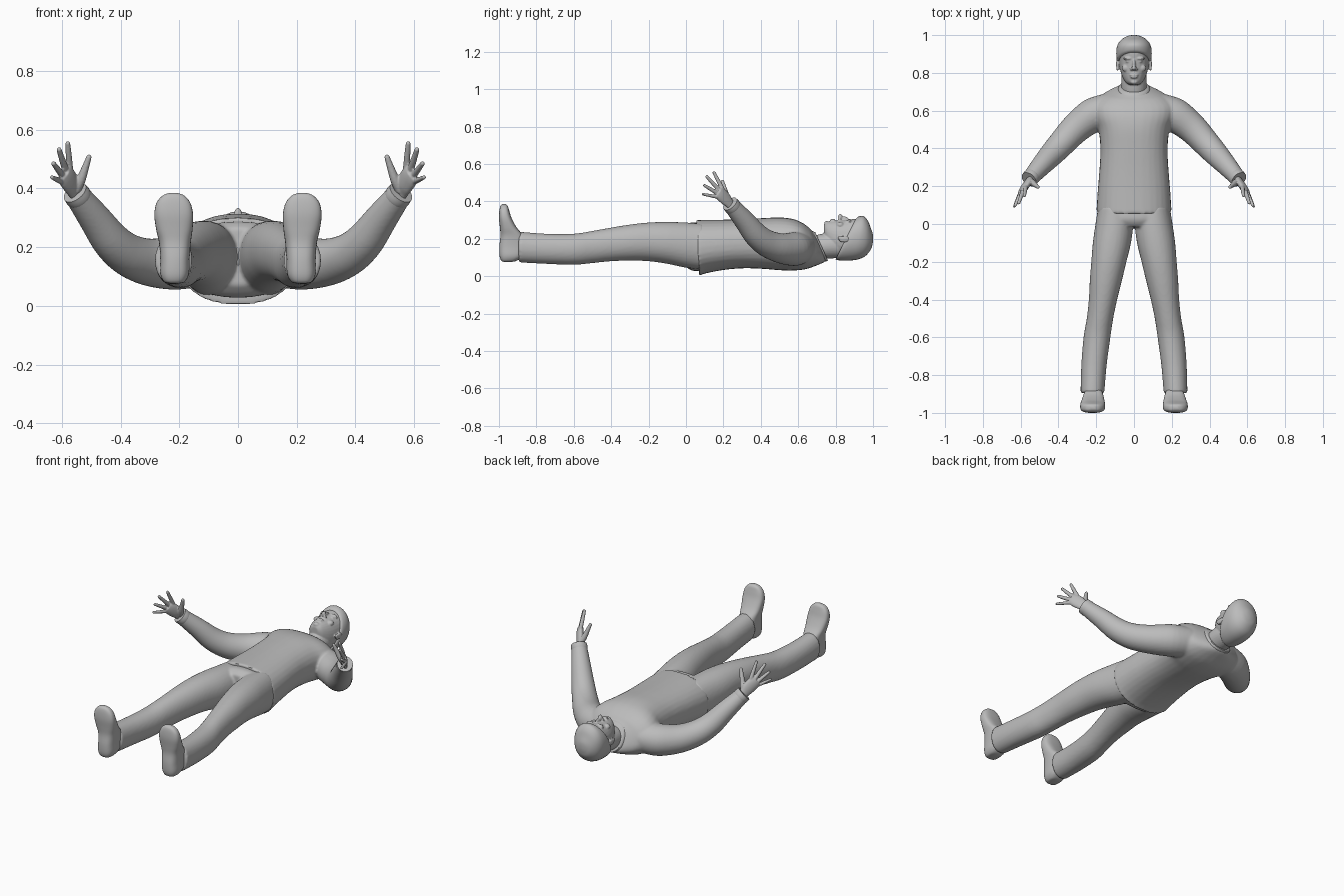
import bpy, bmesh, math
from mathutils import Vector, Matrix

cube = bpy.data.objects.get("Cube")
if cube:
    bpy.data.objects.remove(cube, do_unlink=True)

grey = bpy.data.materials.new("plain_grey")
grey.use_nodes = True
GREY = (0.5, 0.5, 0.5, 1)
grey.diffuse_color = GREY
grey.node_tree.nodes["Principled BSDF"].inputs["Base Color"].default_value = GREY


def spline(a, b, c, d, t):
    """Smooth curve from b to c."""
    return b + 0.5 * t * (c - a + t * (2*a - 5*b + 4*c - d + t * (3*(b - c) + d - a)))


def loft(bm, sections, steps=4, sides=32, power=2.3):
    """Closed skin through rings, each given as (centre, half axis, half axis)."""
    last = len(sections) - 1
    rings = []
    for i in range(last):
        near = [sections[min(max(i + k, 0), last)] for k in (-1, 0, 1, 2)]
        for s in range(steps):
            rings.append([spline(*(n[j] for n in near), s / steps) for j in range(3)])
    rings.append(sections[-1])
    loops = []
    for centre, u, v in rings:
        loop = []
        for k in range(sides):
            c, s = math.cos(math.tau * k / sides), math.sin(math.tau * k / sides)
            c, s = (math.copysign(abs(w) ** (2 / power), w) for w in (c, s))
            loop.append(bm.verts.new(centre + u * c + v * s))
        loops.append(loop)
    for a, b in zip(loops, loops[1:]):
        for k in range(sides):
            m = (k + 1) % sides
            bm.faces.new((a[k], a[m], b[m], b[k]))
    bm.faces.new(loops[0][::-1])
    bm.faces.new(loops[-1])


def slab(y, x, half, low, high, tilt=0):
    """Ring across the body; tilt slides its upper side along y."""
    h = (high - low) / 2
    return Vector((x, y, low + h)), Vector((half, 0, 0)), Vector((0, tilt * h, h))


def tube(bm, points, radii, flat=1, wide=(0, 0, 1), **options):
    """Limb along a path; flat thins it across the wide direction."""
    pts = [Vector(p) for p in points]
    secs = []
    for i, p in enumerate(pts):
        along = (pts[min(i + 1, len(pts) - 1)] - pts[max(i - 1, 0)]).normalized()
        v = Vector(wide)
        v = (v - along * v.dot(along)).normalized()
        secs.append((p, along.cross(v) * radii[i] * flat, v * radii[i]))
    loft(bm, secs, power=2, **options)


def ball(bm, place, size):
    bmesh.ops.create_uvsphere(bm, u_segments=24, v_segments=16, radius=1,
                              matrix=Matrix.Translation(place) @ Matrix.Diagonal((*size, 1)))


def finish(bm, name, voxel=0, smooth=0, angle=50):
    """Make the object, fusing its overlapping pieces when a voxel size is given."""
    bmesh.ops.recalc_face_normals(bm, faces=bm.faces)
    mesh = bpy.data.meshes.new(name)
    bm.to_mesh(mesh)
    bm.free()
    mesh.materials.append(grey)
    ob = bpy.data.objects.new(name, mesh)
    bpy.context.collection.objects.link(ob)
    bpy.ops.object.select_all(action="DESELECT")
    ob.select_set(True)
    bpy.context.view_layer.objects.active = ob
    if voxel:
        fuse = ob.modifiers.new("fuse", "REMESH")
        fuse.mode, fuse.voxel_size = "VOXEL", voxel
        relax = ob.modifiers.new("relax", "SMOOTH")
        relax.factor, relax.iterations = 0.5, smooth
        for m in ("fuse", "relax"):
            bpy.ops.object.modifier_apply(modifier=m)
    bpy.ops.object.shade_smooth_by_angle(angle=math.radians(angle))


def flip(points, side):
    return [(x * side, y, z) for x, y, z in points]


# Sweater: body and both sleeves fused
bm = bmesh.new()
loft(bm, [slab(*s) for s in (
    (.062, 0, .199, .002, .301, -.05), (.10, 0, .197, .015, .301, -.04),
    (.20, 0, .19, .033, .302), (.30, 0, .182, .042, .305), (.40, 0, .178, .04, .31),
    (.50, 0, .188, .032, .314), (.57, 0, .215, .03, .306), (.63, 0, .215, .038, .288, -.1),
    (.68, 0, .17, .06, .262, -.25), (.705, 0, .115, .075, .245, -.4),
    (.718, 0, .075, .085, .235, -.45))])
ARM = [(.13, .61, .15), (.22, .575, .145), (.31, .505, .15), (.38, .43, .177),
       (.435, .37, .225), (.49, .31, .30), (.552, .24, .382)]
for side in (1, -1):
    tube(bm, flip(ARM, side), (.085, .09, .08, .072, .065, .055, .043))
finish(bm, "sweater", .008, 4)

# Collar band around the neck
bm = bmesh.new()
loft(bm, [slab(*s) for s in ((.70, 0, .088, .078, .243, -.43),
                             (.715, 0, .084, .08, .24, -.45),
                             (.725, 0, .076, .085, .235, -.45))], steps=3)
finish(bm, "collar")

# Trousers: hips and both legs fused
bm = bmesh.new()
loft(bm, [slab(*s) for s in ((.13, 0, .18, .04, .28), (.06, 0, .188, .028, .286),
                             (.02, 0, .19, .035, .286), (-.015, 0, .13, .07, .265))])
for side in (1, -1):
    loft(bm, [slab(y, x * side, *rest) for y, x, *rest in (
        (.09, .10, .09, .035, .28), (0, .104, .10, .045, .287), (-.1, .117, .101, .066, .29),
        (-.2, .133, .093, .08, .287), (-.3, .149, .085, .083, .276), (-.4, .164, .075, .08, .26),
        (-.5, .18, .07, .07, .242), (-.6, .196, .071, .061, .227), (-.75, .212, .067, .066, .227),
        (-.895, .22, .063, .074, .238))], power=2.1)
finish(bm, "trousers", .008, 4)

# Neck and head with facial features
bm = bmesh.new()
loft(bm, [slab(*s) for s in ((.66, 0, .06, .10, .21), (.72, 0, .066, .093, .225),
                             (.78, 0, .066, .095, .23), (.84, 0, .06, .10, .22))], power=2)
loft(bm, [slab(*s) for s in (
    (.737, 0, .024, .22, .272), (.75, 0, .044, .17, .289), (.78, 0, .062, .125, .296),
    (.82, 0, .074, .105, .299), (.865, 0, .08, .095, .302), (.92, 0, .083, .094, .306),
    (.96, 0, .07, .11, .285), (.985, 0, .035, .15, .25))], power=2.1)
for place, size in (((0, .845, .304), (.009, .026, .016)),   # nose bridge
                    ((0, .825, .316), (.013, .012, .018)),   # nose tip
                    ((0, .789, .297), (.024, .006, .011)),   # upper lip
                    ((0, .777, .297), (.020, .006, .010)),   # lower lip
                    ((0, .752, .281), (.020, .013, .014))):  # chin
    ball(bm, place, size)
for side in (1, -1):
    for place, size in (((.031, .876, .292), (.026, .008, .014)),   # brow
                        ((.031, .86, .286), (.014, .007, .013)),    # eye
                        ((.013, .82, .304), (.008, .008, .010)),    # nostril
                        ((.042, .825, .274), (.022, .02, .016)),    # cheek
                        ((.087, .845, .198), (.008, .03, .018)),    # ear
                        ((.087, .824, .205), (.007, .013, .010))):  # ear lobe
        ball(bm, (place[0] * side, *place[1:]), size)
finish(bm, "head", .004, 3, 60)

# Hair cap, lower at the nape than at the fringe
bm = bmesh.new()
loft(bm, [slab(*s) for s in (
    (.855, 0, .084, .09, .309, .5), (.868, 0, .091, .085, .318, .45), (.90, 0, .094, .083, .322, .35),
    (.935, 0, .091, .088, .315, .2), (.965, 0, .077, .105, .293, .1),
    (.987, 0, .052, .14, .26), (.997, 0, .027, .17, .232), (1.0, 0, .008, .19, .212))], power=2.1)
finish(bm, "hair", angle=70)

# Hands: palm, four fingers and thumb; (knuckle, tip, radius)
FINGERS = (((.574, .192, .472), (.580, .150, .553), .0105),
           ((.587, .177, .461), (.610, .112, .532), .0108),
           ((.598, .167, .444), (.629, .099, .485), .0102),
           ((.603, .165, .424), (.634, .092, .438), .0088))
PALM = [(.535, .262, .355), (.555, .237, .385), (.567, .213, .412), (.583, .187, .438), (.593, .171, .453)]
THUMB = [(.553, .232, .392), (.535, .217, .43), (.519, .204, .475), (.508, .195, .507)]
for side, label in ((1, "left"), (-1, "right")):
    bm = bmesh.new()
    across = (-.03 * side, .027, .05)
    tube(bm, flip(PALM, side), (.028, .027, .036, .038, .033), .5, across)
    tube(bm, flip(THUMB, side), (.017, .016, .012, .009), sides=16)
    ball(bm, flip(THUMB, side)[-1], [.009] * 3)
    for knuckle, tip, r in FINGERS:
        a, b = (Vector(p) for p in flip((knuckle, tip), side))
        root = a.lerp(Vector(flip(PALM, side)[2]), .35)
        tube(bm, (root, a, a.lerp(b, .5), b), (r, r * 1.1, r, r * .8), sides=16, wide=across)
        ball(bm, b, [r * .8] * 3)
    finish(bm, label + "_hand", .0035, 2, 70)

    # Rolled sleeve cuff
    bm = bmesh.new()
    tube(bm, flip([(.538, .256, .363), (.545, .248, .373), (.556, .236, .387)], side),
         (.043, .046, .044), steps=2)
    finish(bm, label + "_cuff")

    # Shoe standing on its heel: (z, x, half width, sole y, top y)
    bm = bmesh.new()
    secs = []
    for z, x, half, sole, top in (
            (.077, .217, .02, -.975, -.93), (.083, .217, .036, -.988, -.905), (.11, .216, .049, -.997, -.87),
            (.16, .215, .05, -.998, -.86), (.215, .215, .054, -.992, -.87), (.26, .217, .062, -.995, -.905),
            (.31, .219, .066, -1.0, -.932), (.35, .22, .058, -.998, -.945),
            (.375, .22, .038, -.992, -.953), (.385, .22, .014, -.982, -.963)):
        secs.append((Vector((x * side, (sole + top) / 2, z)), Vector((half, 0, 0)),
                     Vector((0, (top - sole) / 2, 0))))
    loft(bm, secs, power=2.8)
    finish(bm, label + "_shoe", angle=60)
